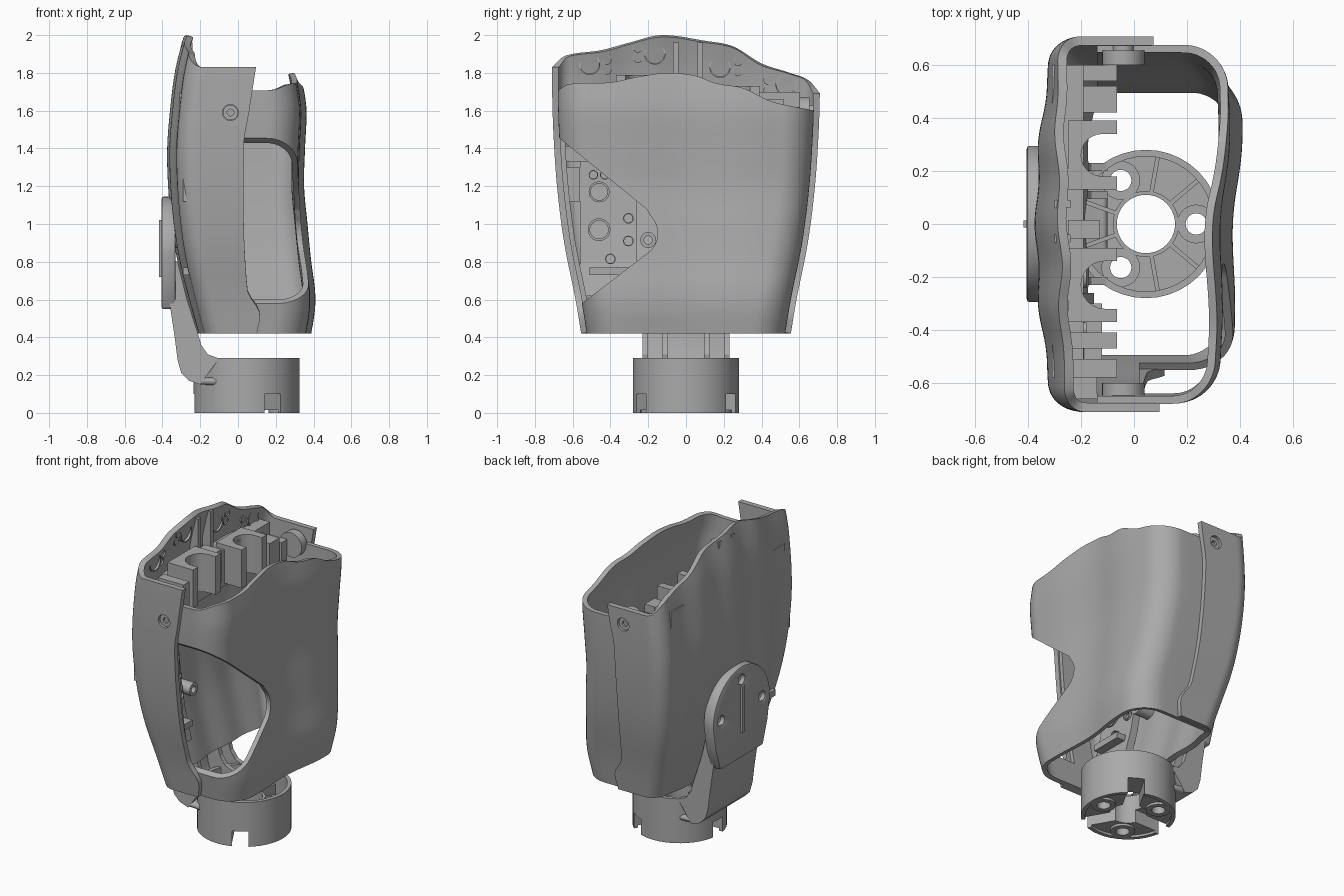
import bpy, bmesh, math
from mathutils import Vector, Matrix

if "Cube" in bpy.data.objects:
    bpy.data.objects.remove(bpy.data.objects["Cube"])

GREY = bpy.data.materials.new("plain_grey")
GREY.use_nodes = True
GREY.diffuse_color = (0.4, 0.4, 0.4, 1)
GREY.node_tree.nodes["Principled BSDF"].inputs["Base Color"].default_value = (0.4, 0.4, 0.4, 1)


def finish(name, bm, fix=True):
    if fix:
        bmesh.ops.recalc_face_normals(bm, faces=bm.faces)
    me = bpy.data.meshes.new(name)
    bm.to_mesh(me)
    bm.free()
    ob = bpy.data.objects.new(name, me)
    bpy.context.collection.objects.link(ob)
    me.materials.append(GREY)
    return ob


def select(ob):
    bpy.ops.object.select_all(action='DESELECT')
    bpy.context.view_layer.objects.active = ob
    ob.select_set(True)


def smooth(ob):
    select(ob)
    bpy.ops.object.shade_smooth_by_angle(angle=math.radians(35))


def apply(ob, kind, **settings):
    select(ob)
    mod = ob.modifiers.new(kind.lower(), kind)
    for key, value in settings.items():
        setattr(mod, key, value)
    bpy.ops.object.modifier_apply(modifier=mod.name)


def cut(ob, *cutters):
    for c in cutters:
        apply(ob, 'BOOLEAN', operation='DIFFERENCE', solver='EXACT', object=c)
        bpy.data.objects.remove(c)


def prism(name, points, axis, lo, hi):
    """Extrude a 2D outline along one axis; points fill the other two in order."""
    def place(p, d):
        q = list(p)
        q.insert("xyz".index(axis), d)
        return q
    bm = bmesh.new()
    face = bm.faces.new([bm.verts.new(place(p, lo)) for p in points])
    ext = bmesh.ops.extrude_face_region(bm, geom=[face])
    verts = [v for v in ext["geom"] if isinstance(v, bmesh.types.BMVert)]
    bmesh.ops.translate(bm, verts=verts, vec=Vector(place((0, 0), hi - lo)))
    return finish(name, bm)


def box(name, x0, x1, y0, y1, z0, z1):
    return prism(name, [(x0, y0), (x1, y0), (x1, y1), (x0, y1)], "z", z0, z1)


def arc(cx, cy, r, a0, a1, n=12):
    angles = [math.radians(a0 + (a1 - a0) * i / n) for i in range(n + 1)]
    return [(cx + r * math.cos(a), cy + r * math.sin(a)) for a in angles]


def rod(name, u, v, r, axis, lo, hi, n=40):
    ob = prism(name, arc(u, v, r, 0, 360, n)[:-1], axis, lo, hi)
    smooth(ob)
    return ob


def tube(name, u, v, r, hole, axis, lo, hi):
    ob = rod(name, u, v, r, axis, lo, hi)
    cut(ob, rod("bore", u, v, hole, axis, lo - .05, hi + .05))
    smooth(ob)
    return ob


def curve(table, t):
    """Smooth interpolation through a few (position, value) pairs."""
    if t <= table[0][0]:
        return table[0][1]
    for i in range(len(table) - 1):
        (a, p), (b, q) = table[i], table[i + 1]
        if t <= b:
            def slope(k):
                k0, k1 = max(k - 1, 0), min(k + 1, len(table) - 1)
                return (table[k1][1] - table[k0][1]) / (table[k1][0] - table[k0][0])
            s, h = (t - a) / (b - a), b - a
            return (p * (1 + 2 * s) * (1 - s) ** 2 + q * s * s * (3 - 2 * s)
                    + h * s * (1 - s) * (slope(i) * (1 - s) - slope(i + 1) * s))
    return table[-1][1]


# Profiles shared by the shells
BASE = .42
WIDTH = [(.42, .555), (.6, .585), (.9, .645), (1.2, .683), (1.5, .703), (1.75, .71)]
BACK = [(.42, -.22), (.6, -.27), (.8, -.32), (1, -.352), (1.2, -.37), (1.4, -.375),
        (1.6, -.36), (1.8, -.335), (1.95, -.3), (2, -.285)]
FRONT = [(.42, .39), (.55, .41), (.65, .41), (.8, .39), (1, .37), (1.2, .352),
         (1.4, .357), (1.6, .365), (1.72, .35), (1.8, .335)]
SEAM = [(.42, .1), (.53, .115), (.65, .05), (1.4, .03), (1.6, .06), (1.86, .1)]
BACK_TOP = [(-.71, 1.83), (-.64, 1.89), (-.45, 1.92), (-.3, 1.96), (-.13, 2), (.1, 1.97),
            (.25, 1.94), (.4, 1.85), (.55, 1.8), (.65, 1.76), (.71, 1.69)]
FRONT_TOP = [(-.69, 1.7), (-.62, 1.74), (-.4, 1.75), (-.25, 1.78), (-.1, 1.8), (.05, 1.785),
             (.16, 1.745), (.3, 1.72), (.45, 1.65), (.68, 1.6)]


def back_x(y, z):
    return curve(BACK, z) + .05 * min(abs(y) / .6, 1) ** 2 + .006 * (1 - math.cos(20 * y))


def front_x(y, z):
    return curve(FRONT, z) - .03 / (1 + math.exp(14 * (y - .15))) - .012 * math.cos(5 * y) ** 2


def shell(name, wall_x, end_x, top, radius, inset, side, thick):
    """U-shaped wall: side, rounded corner, broad face, corner, side."""
    bm = bmesh.new()
    rows = []
    for j in range(41):
        row = []
        for i in range(97):
            s = i / 48 - 1
            k = abs(s)
            sign = math.copysign(1, s) * side
            z = BASE
            for _ in range(3):
                w = curve(WIDTH, z) - inset
                if k < .6:
                    y = sign * (w - radius) * k / .6
                    x = wall_x(y, z)
                else:
                    a = min((k - .6) / .25, 1) * math.pi / 2
                    y = sign * (w - radius + radius * math.sin(a))
                    x = wall_x(sign * (w - radius), z) - side * radius * (1 - math.cos(a))
                    if k > .85:
                        x += (end_x(z) - x) * (k - .85) / .15
                z = BASE + (curve(top, y) - BASE) * j / 40
            row.append(bm.verts.new((x, y, z)))
        rows.append(row)
    for a, b in zip(rows, rows[1:]):
        for i in range(96):
            bm.faces.new((a[i], a[i + 1], b[i + 1], b[i]))
    ob = finish(name, bm, fix=False)
    apply(ob, 'SOLIDIFY', thickness=thick, offset=-1, use_even_offset=True)
    return ob


# Back cover with a screw recess in each side
cover = shell("back_cover", back_x, lambda z: curve(SEAM, z), BACK_TOP, .1, 0, -1, .035)
for s in (-1, 1):
    lo, hi = sorted((s * .6, s * .8))
    cut(cover, rod("recess", -.04, 1.59, .042, "y", lo, hi))
    tube("screw_head", -.04, 1.59, .04, .018, "y", *sorted((s * .64, s * .69)))
    rod("screw_boss", -.04, 1.59, .08, "y", *sorted((s * .6, s * .655)))
smooth(cover)

# Palm shell with the side opening
palm = shell("palm_shell", front_x, lambda z: -.14, FRONT_TOP, .17, .03, 1, .03)
notch = [(-.8, 1.57), (-.69, 1.47), (-.21, 1.08)] + arc(-.28, .95, .13, 40, -45) + [(-.57, .565), (-.8, .4)]
cut(palm, prism("opening", notch, "x", .02, .7))
smooth(palm)

# Inner mounting plate, following the cover
inner = [(z, back_x(.4, z) + .045) for z in (.62, .8, 1, 1.2, 1.4, 1.6)]
outline = [(x, z) for z, x in inner] + [(x + .05, z) for z, x in reversed(inner)]
prism("mounting_plate", outline, "y", -.56, -.26)
for y, z, r in ((-.46, 1.17, .055), (-.46, .97, .06), (-.305, 1.03, .028), (-.305, .91, .028),
                (-.4, .815, .028), (-.49, 1.26, .025), (-.43, 1.26, .025)):
    x = back_x(.4, z) + .09
    tube("plate_socket", y, z, r, r * .8, "x", x, x + .025)
tube("inner_post", -.2, .915, .042, .022, "x", -.34, -.18)
box("lower_tab", -.29, -.12, -.51, -.3, .73, .77)
box("upper_tab", -.29, -.14, -.66, -.52, 1.33, 1.41)
box("upper_step", -.29, -.18, -.66, -.56, 1.12, 1.3)

# Finger brackets at the top
box("bracket_base", -.31, -.19, -.58, .6, 1.46, 1.7)
for y0, y1, top in ((.13, .39, 1.73), (-.37, -.09, 1.79)):
    mid, r = (y0 + y1) / 2, (y1 - y0) / 2 - .05
    saddle = [(-.25, y0), (-.065, y0), (-.065, y0 + .05)]
    saddle += arc(-.2 + r, mid, r, 270, 90) + [(-.065, y1 - .05), (-.065, y1), (-.25, y1)]
    smooth(prism("finger_saddle", saddle, "z", top - .25, top))
for y0, y1, top in ((.42, .52, 1.66), (.54, .6, 1.62), (-.47, -.41, 1.73), (-.58, -.51, 1.72)):
    box("finger_block", -.25, -.065, y0, y1, top - .2, top)
box("centre_clip", -.25, -.13, -.055, .015, 1.55, 1.76)

# Sockets and guide rail inside the cover rim
for y, z, py, pz in ((-.51, 1.845, -.42, 1.84), (-.165, 1.9, -.255, 1.905),
                     (.18, 1.83, .275, 1.835), (.53, 1.735, .435, 1.735)):
    for u, v, r in ((y, z, .056), (py, pz + .027, .025), (py, pz - .027, .025)):
        x = back_x(u, v) + .033
        tube("rim_socket", u, v, r, r * .88, "x", x - .01, x + .008)
for y0, y1 in ((-.07, -.04), (.06, .09)):
    box("guide_rail", -.3, -.24, y0, y1, 1.6, 1.96)

# Round wrist connector
CX = .045
smooth(tube("connector_wall", CX, 0, .28, .255, "z", 0, .29))
wall = bpy.data.objects["connector_wall"]
floor = tube("connector_floor", CX, 0, .26, .11, "z", .015, .13)
tube("centre_rim", CX, 0, .125, .11, "z", .1, .2)


def turned_box(name, a, r0, r1, half, z0, z1):
    ob = box(name, r0, r1, -half, half, z0, z1)
    ob.data.transform(Matrix.Translation((CX, 0, 0)) @ Matrix.Rotation(math.radians(a), 4, 'Z'))
    return ob


for a in (0, 120, 240):
    t = math.radians(a)
    bx, by = CX + .19 * math.cos(t), .19 * math.sin(t)
    cut(floor, rod("bolt_hole", bx, by, .04, "z", -.1, .3))
    tube("bolt_boss", bx, by, .073, .04, "z", .0, .2)
    for part in (floor, wall):
        cut(part, turned_box("slot", a + 60, .06, .4, .05, -.05, .1))
    for d in (40, 80):
        turned_box("connector_rib", a + d, .12, .26, .008, .1, .2)
smooth(wall)
smooth(floor)

# Curved arm joining the connector to the back cover
outer = [(-.1, .146), (-.2, .15), (-.26, .17), (-.3, .21), (-.32, .28), (-.335, .4), (-.365, .6), (-.4, .84)]
inside = [(-.36, .84), (-.325, .6), (-.295, .4), (-.28, .29), (-.25, .22), (-.2, .19), (-.1, .185)]
arm = prism("arm_skin", outer + inside, "y", -.23, .23)
apply(arm, 'BEVEL', width=.02, segments=3, limit_method='ANGLE', angle_limit=math.radians(50))
smooth(arm)
web = outer[1:] + [(-.32, .8), (-.27, .6), (-.215, .43), (-.195, .36), (-.16, .31), (-.1, .288)]
for y in (-.215, -.11, .11, .215):
    prism("arm_web", web, "y", y - .015, y + .015)

# Rounded plate screwed to the cover
plate = prism("arm_plate", arc(0, .85, .295, 0, 180, 32) + [(-.27, .7), (-.22, .55), (.22, .55), (.27, .7)],
              "x", -.405, -.33)
cut(plate, *[rod("screw_hole", y, z, .03, "x", -.45, -.375) for y, z in ((0, 1.06), (.21, .87), (-.21, .87))])
apply(plate, 'BEVEL', width=.012, segments=2, limit_method='ANGLE', angle_limit=math.radians(50))
smooth(plate)
box("plate_ridge", -.418, -.39, -.014, .014, .72, 1.02)
